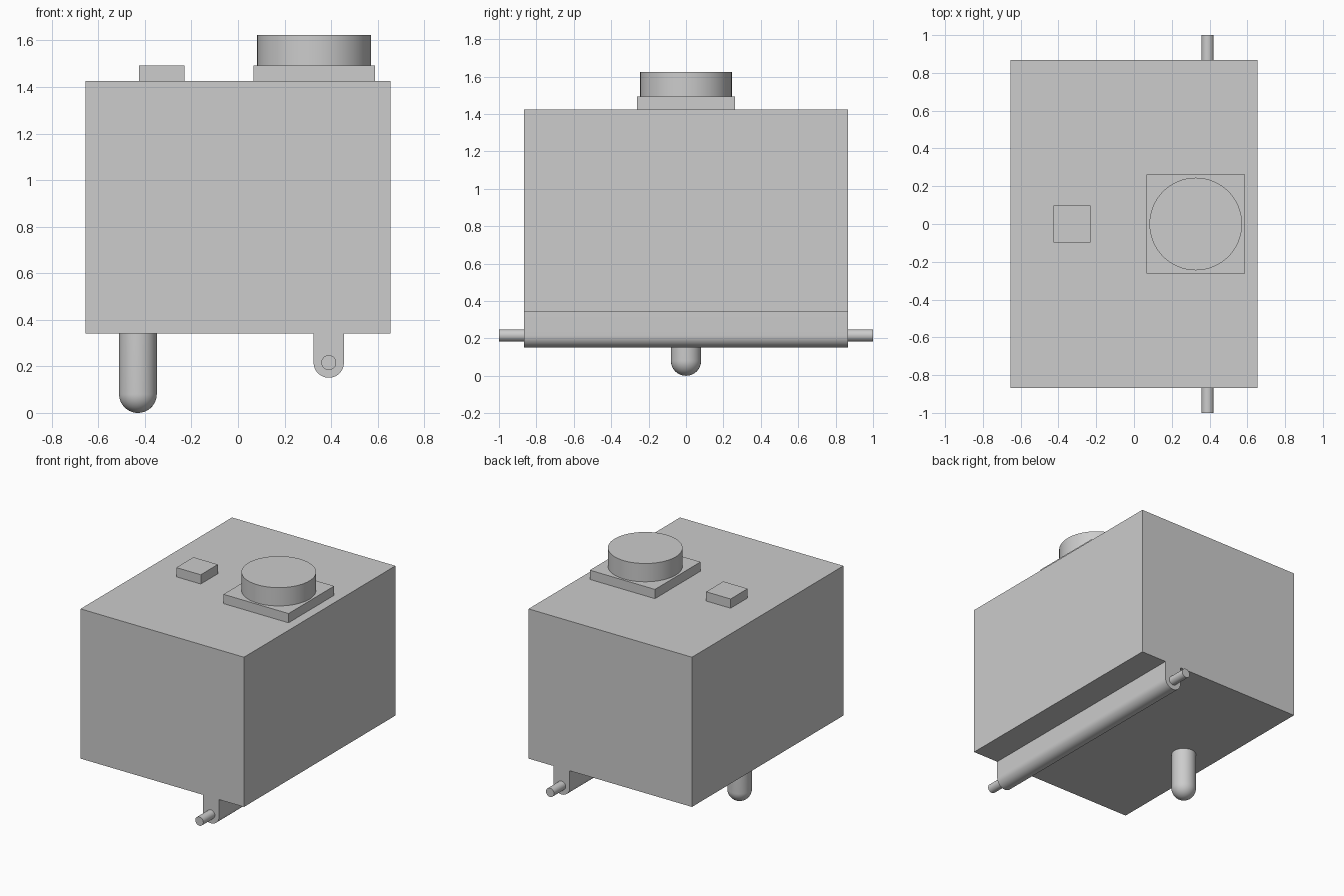
import bpy
import bmesh
import math
from mathutils import Matrix, Vector

cube = bpy.data.objects.get("Cube")
if cube:
    bpy.data.objects.remove(cube, do_unlink=True)

GREY = 0.604
grey = bpy.data.materials.new("light_grey")
grey.use_nodes = True
grey.diffuse_color = (GREY, GREY, GREY, 1)
grey.node_tree.nodes["Principled BSDF"].inputs["Base Color"].default_value = (GREY, GREY, GREY, 1)


def finish(name, bm, smooth=False):
    bmesh.ops.recalc_face_normals(bm, faces=bm.faces)
    mesh = bpy.data.meshes.new(name)
    bm.to_mesh(mesh)
    bm.free()
    mesh.materials.append(grey)
    obj = bpy.data.objects.new(name, mesh)
    bpy.context.collection.objects.link(obj)
    if smooth:
        bpy.ops.object.select_all(action="DESELECT")
        obj.select_set(True)
        bpy.context.view_layer.objects.active = obj
        bpy.ops.object.shade_smooth_by_angle(angle=math.radians(35))
    return obj


def box(name, x, width, depth, bottom, top):
    bm = bmesh.new()
    place = Matrix.Translation((x, 0, (bottom + top) / 2))
    size = Matrix.Diagonal((width, depth, top - bottom, 1))
    bmesh.ops.create_cube(bm, size=1, matrix=place @ size)
    return finish(name, bm)


def cylinder(name, centre, radius, length, axis="Z"):
    bm = bmesh.new()
    turn = Matrix.Rotation(math.pi / 2, 4, "X") if axis == "Y" else Matrix()
    bmesh.ops.create_cone(bm, cap_ends=True, segments=64, radius1=radius, radius2=radius,
                          depth=length, matrix=Matrix.Translation(centre) @ turn)
    return finish(name, bm, True)


BASE, TOP, DEPTH = 0.34, 1.425, 1.734
HINGE_X, HINGE_Z, HINGE_R = 0.39, 0.216, 0.065

# Main body and the parts on its top
box("housing", 0, 1.31, DEPTH, BASE, TOP)
box("button_base", 0.327, 0.522, 0.522, TOP, 1.492)
cylinder("round_button", (0.327, 0, 1.558), 0.245, 0.133)
box("small_block", -0.328, 0.196, 0.196, TOP, 1.492)

# Hinge rail: a U-shaped profile extruded along the depth
bm = bmesh.new()
outline = [(HINGE_X - HINGE_R, BASE), (HINGE_X + HINGE_R, BASE)]
for i in range(33):
    a = -math.pi * i / 32
    outline.append((HINGE_X + HINGE_R * math.cos(a), HINGE_Z + HINGE_R * math.sin(a)))
face = bm.faces.new([bm.verts.new((x, -DEPTH / 2, z)) for x, z in outline])
result = bmesh.ops.extrude_face_region(bm, geom=[face])
moved = [v for v in result["geom"] if isinstance(v, bmesh.types.BMVert)]
bmesh.ops.translate(bm, verts=moved, vec=Vector((0, DEPTH, 0)))
finish("hinge_rail", bm, True)

# Pin running through the rail and out of both ends
cylinder("hinge_pin", (HINGE_X, 0, HINGE_Z), 0.032, 2, "Y")

# Plunger: a lathed profile with a rounded tip
bm = bmesh.new()
R = 0.081
profile = [(0, BASE), (R, BASE)]
for i in range(17):
    a = math.pi / 2 * i / 16
    profile.append((R * math.cos(a), R - R * math.sin(a)))
points = [bm.verts.new((-0.43 + r, 0, z)) for r, z in profile]
edges = [bm.edges.new(pair) for pair in zip(points, points[1:])]
bmesh.ops.spin(bm, geom=points + edges, cent=(-0.43, 0, 0), axis=(0, 0, 1),
               angle=math.tau, steps=48)
bmesh.ops.remove_doubles(bm, verts=bm.verts, dist=0.0001)
finish("plunger", bm, True)
